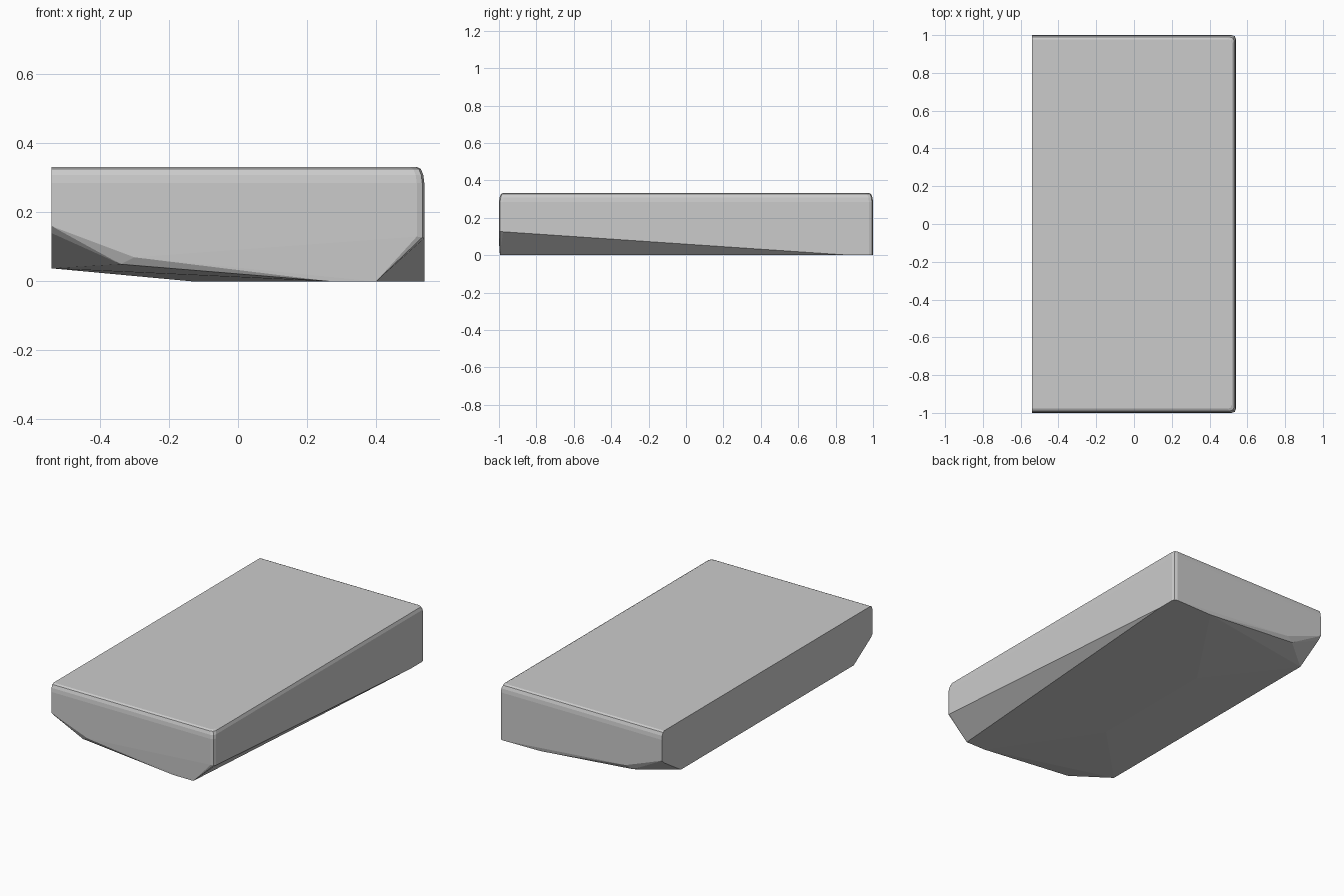
import bpy, bmesh, math

if "Cube" in bpy.data.objects:
    bpy.data.objects.remove(bpy.data.objects["Cube"])

HX, HY = 0.54, 1.0
points = []

# Rounded upper rim: three outer edges roll over, the left end stays flat
for inset, z in [(0.022, 0.332), (0.010, 0.326), (0.003, 0.308), (0.0, 0.285)]:
    for s in (-1, 1):
        y = HY - inset
        x = HX - inset
        points += [(-HX, s * y, z), (x - 0.022, s * y, z),
                   (x - 0.006, s * (y - 0.006), z), (x, s * (y - 0.022), z)]

# Underside rising toward the left end, identical at front and back
for s in (-1, 1):
    points += [(-HX, s * HY, 0.16), (-0.30, s * HY, 0.07),
               (-HX, s * 0.98, 0.14), (-0.34, s * 0.985, 0.05),
               (-HX, s * 0.82, 0.038), (-0.13, s * 0.4, 0),
               (0.27, s * 0.995, 0)]

# Right side: tapering chamfer, deep at the front and gone near the back
points += [(0.40, -0.995, 0), (0.518, -HY, 0.13), (0.534, -0.994, 0.128),
           (HX, -0.978, 0.125), (HX, 0.87, 0), (HX, 0.978, 0),
           (0.534, 0.994, 0), (0.518, HY, 0)]

# Solid convex body wrapped around the section points
bm = bmesh.new()
for p in points:
    bm.verts.new(p)
hull = bmesh.ops.convex_hull(bm, input=bm.verts)
loose = {g for g in hull["geom_interior"] + hull["geom_unused"]
         if isinstance(g, bmesh.types.BMVert)}
bmesh.ops.delete(bm, geom=list(loose), context='VERTS')
bmesh.ops.dissolve_limit(bm, angle_limit=math.radians(0.5),
                         verts=bm.verts, edges=bm.edges)
bmesh.ops.recalc_face_normals(bm, faces=bm.faces)
mesh = bpy.data.meshes.new("chamfered_block")
bm.to_mesh(mesh)
bm.free()
block = bpy.data.objects.new("chamfered_block", mesh)
bpy.context.collection.objects.link(block)
